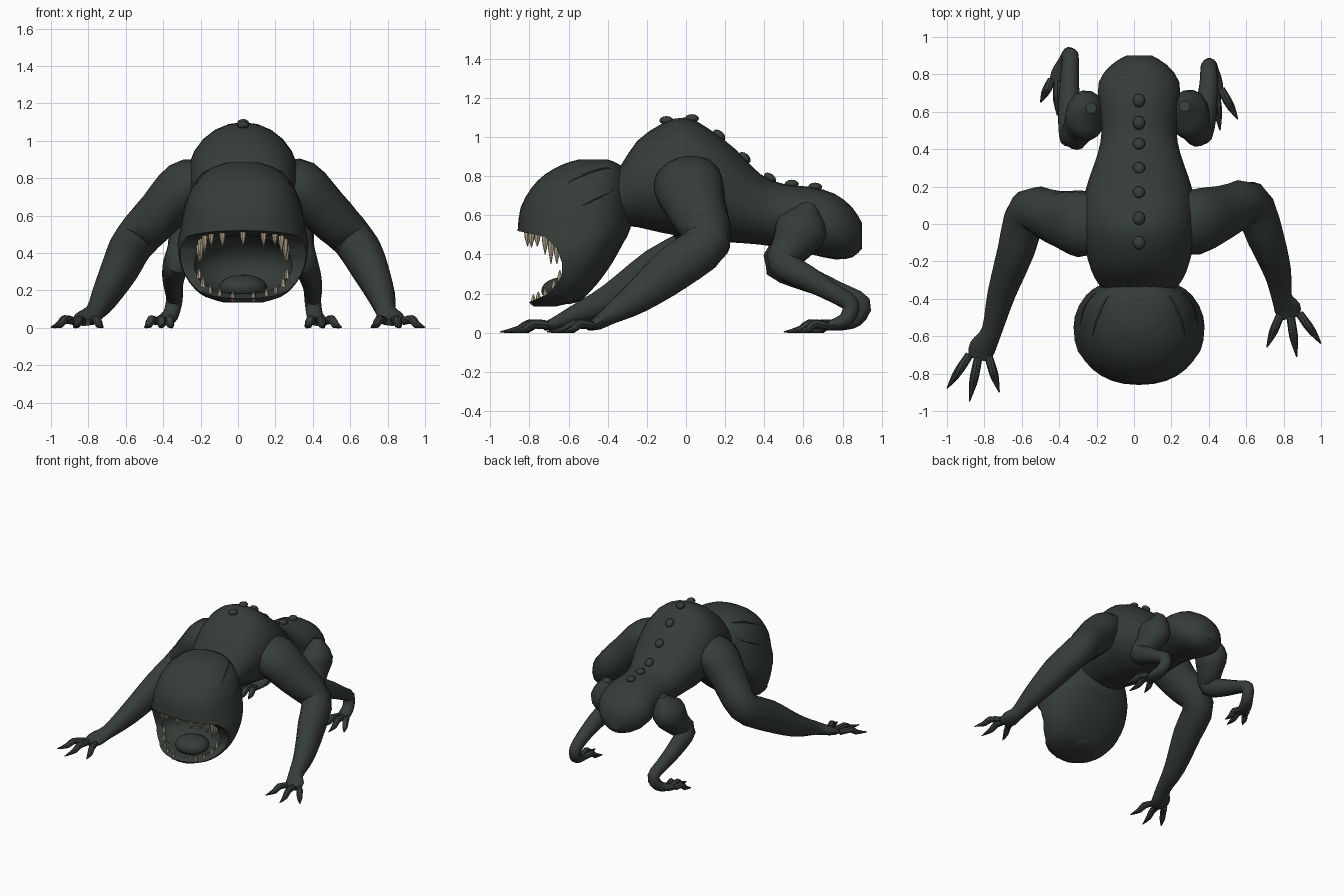
import bpy, bmesh, math
from mathutils import Vector, Matrix

cube = bpy.data.objects.get("Cube")
if cube:
    bpy.data.objects.remove(cube, do_unlink=True)

CX = 0.027  # the body sits slightly off the centre line
parts = []


def material(name, rgb):
    m = bpy.data.materials.new(name)
    m.use_nodes = True
    m.diffuse_color = (*rgb, 1)
    m.node_tree.nodes["Principled BSDF"].inputs["Base Color"].default_value = (*rgb, 1)
    return m


skin = material("dark green skin", (0.036, 0.046, 0.039))
ivory = material("ivory teeth", (0.5, 0.42, 0.28))


def finish(name, bm, mat):
    bmesh.ops.recalc_face_normals(bm, faces=bm.faces)
    mesh = bpy.data.meshes.new(name)
    bm.to_mesh(mesh)
    bm.free()
    mesh.materials.append(mat)
    ob = bpy.data.objects.new(name, mesh)
    bpy.context.collection.objects.link(ob)
    parts.append(ob)
    return ob


def add_loft(bm, rings):
    rows = [[bm.verts.new(p) for p in ring] for ring in rings]
    n = len(rows[0])
    for a, b in zip(rows, rows[1:]):
        for i in range(n):
            j = (i + 1) % n
            bm.faces.new((a[i], a[j], b[j], b[i]))
    bm.faces.new(rows[0])
    bm.faces.new(rows[-1])


def loft(name, rings, mat=skin):
    bm = bmesh.new()
    add_loft(bm, rings)
    return finish(name, bm, mat)


def smooth_rows(rows, steps=3):
    """Catmull-Rom interpolation of rows of numbers."""
    rows = [Vector(r) for r in rows]
    ext = [rows[0]] + rows + [rows[-1]]
    out = []
    for a, b, c, d in zip(ext, ext[1:], ext[2:], ext[3:]):
        for k in range(steps):
            t = k / steps
            out.append(b + (c - a) * (t / 2)
                       + (a * 2 - b * 5 + c * 4 - d) * (t * t / 2)
                       + (b * 3 - a - c * 3 + d) * (t ** 3 / 2))
    return out + [rows[-1]]


def angles(n):
    return [2 * math.pi * i / n for i in range(n)]


def tube_rings(rows, sides=14, steps=3):
    """Elliptical rings along a path of (x, y, z, width, depth)."""
    rows = smooth_rows(rows, steps)
    pts = [Vector(r[:3]) for r in rows]
    rings = []
    for i, r in enumerate(rows):
        t = (pts[min(i + 1, len(pts) - 1)] - pts[max(i - 1, 0)]).normalized()
        side = Vector((1, 0, 0))
        side = (side - t * side.dot(t)).normalized()
        up = side.cross(t)
        w, d = max(r[3], 0.002), max(r[4], 0.002)
        rings.append([pts[i] + side * w * math.cos(a) + up * d * math.sin(a)
                      for a in angles(sides)])
    return rings


# Torso: upright slices (y, low, high, half width)
torso = [(-.4, .6, .8, .15), (-.33, .55, .86, .21), (-.25, .54, .98, .255),
         (-.12, .51, 1.07, .29), (0, .49, 1.1, .3), (.12, .47, 1.04, .3),
         (.25, .46, .94, .265), (.38, .45, .81, .22), (.5, .43, .76, .2),
         (.64, .4, .745, .215), (.76, .375, .71, .215), (.85, .385, .64, .15),
         (.9, .43, .56, .07)]
loft("torso", [[Vector((CX + w * math.cos(a), y, (lo + hi) / 2 + (hi - lo) / 2 * math.sin(a)))
                for a in angles(24)] for y, lo, hi, w in smooth_rows(torso, 2)])

# Bumps down the spine
bm = bmesh.new()
for y, z in ((-.1, 1.085), (.03, 1.095), (.17, 1.01), (.3, .895), (.43, .79), (.54, .76), (.66, .745)):
    slope = Matrix.Rotation(-0.7 if .1 < y < .5 else 0, 4, 'X')
    bmesh.ops.create_icosphere(bm, subdivisions=2, radius=1, matrix=Matrix.Translation((CX, y, z))
                               @ slope @ Matrix.Diagonal((.033, .037, .022, 1)))
finish("spine_bumps", bm, skin)


# Head: level slices (z, front, back, half width)
def head_ring(z, front, back, w):
    mid = back + (front - back) * 0.42
    ring = []
    for a in angles(32):
        c, s = (math.copysign(abs(f) ** 0.88, f) for f in (math.cos(a), math.sin(a)))
        ring.append(Vector((CX + w * c, mid + s * (back - mid if s > 0 else mid - front), z)))
    return ring


skull = [(.885, -.55, -.4, .08), (.86, -.63, -.34, .16), (.81, -.72, -.31, .23),
         (.74, -.79, -.295, .28), (.64, -.845, -.285, .315), (.53, -.86, -.285, .335),
         (.45, -.86, -.325, .35), (.36, -.85, -.375, .34), (.28, -.84, -.43, .31),
         (.21, -.83, -.49, .26), (.165, -.81, -.55, .2), (.135, -.78, -.66, .1)]
head = loft("head", [head_ring(*r) for r in smooth_rows(skull, 2)])

# Open mouth: a gap between the jaws, then a hollow inside
gap = [(-1, .52), (-.86, .52), (-.72, .49), (-.66, .43), (-.635, .36), (-.635, .29),
       (-.7, .2), (-.8, .157), (-1, .15)]
gap_cutter = loft("mouth_gap_cutter", [[Vector((x, y, z)) for y, z in gap] for x in (-.6, .6)])
bm = bmesh.new()
bmesh.ops.create_uvsphere(bm, u_segments=32, v_segments=18, radius=1,
                          matrix=Matrix.Translation((CX, -.68, .335)) @ Matrix.Diagonal((.27, .2, .16, 1)))
hollow_cutter = finish("mouth_hollow_cutter", bm, skin)
bpy.context.view_layer.objects.active = head
for cutter in (gap_cutter, hollow_cutter):
    mod = head.modifiers.new("mouth", 'BOOLEAN')
    mod.operation, mod.solver, mod.object = 'DIFFERENCE', 'EXACT', cutter
    bpy.ops.object.modifier_apply(modifier=mod.name)
    parts.remove(cutter)
    bpy.data.objects.remove(cutter, do_unlink=True)

# Tongue
bm = bmesh.new()
bmesh.ops.create_uvsphere(bm, u_segments=20, v_segments=12, radius=1,
                          matrix=Matrix.Translation((CX, -.62, .215)) @ Matrix.Diagonal((.13, .12, .07, 1)))
finish("tongue", bm, skin)


# Teeth: (offset from middle, y, root height, length), mirrored
def add_teeth(name, rows, way, radius):
    bm = bmesh.new()
    for dx, y, z, length in rows:
        for s in ((1, -1) if dx else (1,)):
            add_loft(bm, [[Vector((CX + s * dx + r * math.cos(a), y + r * math.sin(a), z + way * h))
                           for a in angles(7)]
                          for h, r in ((-.015, radius), (length * .4, radius * .75), (length, .002))])
    finish(name, bm, ivory)


add_teeth("upper_teeth", [(0, -.81, .51, .07), (.11, -.79, .505, .07), (.17, -.76, .5, .06),
                          (.205, -.72, .49, .09), (.225, -.69, .47, .12), (.235, -.66, .44, .09)], -1, .019)
add_teeth("lower_teeth", [(.055, -.78, .16, .035), (.125, -.755, .175, .035), (.175, -.72, .19, .04),
                          (.215, -.675, .235, .04), (.235, -.645, .28, .04)], 1, .014)

# Thin scars on the sides of the head
for label, s in (("left", 1), ("right", -1)):
    for n, (p, q) in enumerate((((.24, -.6, .76), (.17, -.37, .86)), ((.31, -.53, .65), (.25, -.35, .74)))):
        path = []
        for k in range(7):
            v = Vector(p).lerp(Vector(q), k / 6)
            v.x = CX + s * v.x
            hit = head.closest_point_on_mesh(v)[1]
            r = .002 + .006 * math.sin(math.pi * k / 6)
            path.append((*hit, r, r))
        loft(f"{label}_scar_{n + 1}", tube_rings(path, 6, 1))


# Limbs: shared widths, separate poses
def limb(name, path, sizes, digit_name, tips, reach):
    loft(name, tube_rings([p + s for p, s in zip(path, sizes)]))
    bm = bmesh.new()
    base = Vector(path[-1])
    for i, (x, y) in enumerate(tips):
        tip = Vector((x, y, .004))
        root = base + Vector(((i - 1) * reach * math.copysign(1, x), .02, .005))
        knuckle = root.lerp(tip, .4)
        knuckle.z = .045
        rows = [(*root, .022, .022), (*knuckle, .024, .024),
                (*root.lerp(tip, .62), .021, .019), (*tip, .003, .003)]
        add_loft(bm, tube_rings(rows, 8, 2))
    finish(digit_name, bm, skin)


arm_sizes = [(.1, .14), (.14, .18), (.13, .15), (.115, .12), (.1, .12),
             (.075, .085), (.055, .05), (.072, .035), (.055, .022)]
limb("left_arm", [(.22, 0, .8), (.33, .01, .76), (.47, .06, .62), (.62, .11, .465), (.7, -.06, .33),
                  (.765, -.25, .18), (.79, -.39, .09), (.82, -.45, .05), (.835, -.5, .032)],
     arm_sizes, "left_fingers", [(.71, -.66), (.87, -.71), (1, -.64)], .05)
limb("right_arm", [(-.18, 0, .8), (-.28, 0, .76), (-.41, .03, .62), (-.56, .07, .455), (-.63, -.14, .32),
                   (-.71, -.38, .17), (-.76, -.57, .09), (-.81, -.66, .05), (-.83, -.72, .032)],
     arm_sizes, "right_fingers", [(-.72, -.9), (-.88, -.95), (-1, -.88)], .05)

leg_sizes = [(.03, .03), (.11, .135), (.09, .1), (.072, .078), (.06, .065),
             (.05, .05), (.044, .046), (.044, .04), (.05, .028), (.04, .02)]
limb("left_leg", [(.27, .63, .66), (.29, .595, .54), (.32, .53, .43), (.355, .495, .355), (.385, .62, .28),
                  (.4, .75, .205), (.4, .84, .145), (.41, .82, .07), (.425, .75, .04), (.435, .7, .03)],
     leg_sizes, "left_toes", [(.36, .55), (.46, .5), (.555, .56)], .03)
limb("right_leg", [(-.23, .62, .66), (-.25, .59, .54), (-.29, .52, .42), (-.33, .475, .345), (-.345, .63, .27),
                   (-.345, .78, .21), (-.34, .9, .15), (-.36, .87, .07), (-.395, .8, .04), (-.41, .75, .03)],
     leg_sizes, "right_toes", [(-.35, .63), (-.41, .58), (-.5, .65)], .03)

# Smooth shading that keeps lips and creases crisp
bpy.ops.object.select_all(action='DESELECT')
for ob in parts:
    ob.select_set(True)
bpy.context.view_layer.objects.active = head
bpy.ops.object.shade_smooth_by_angle(angle=math.radians(40))
